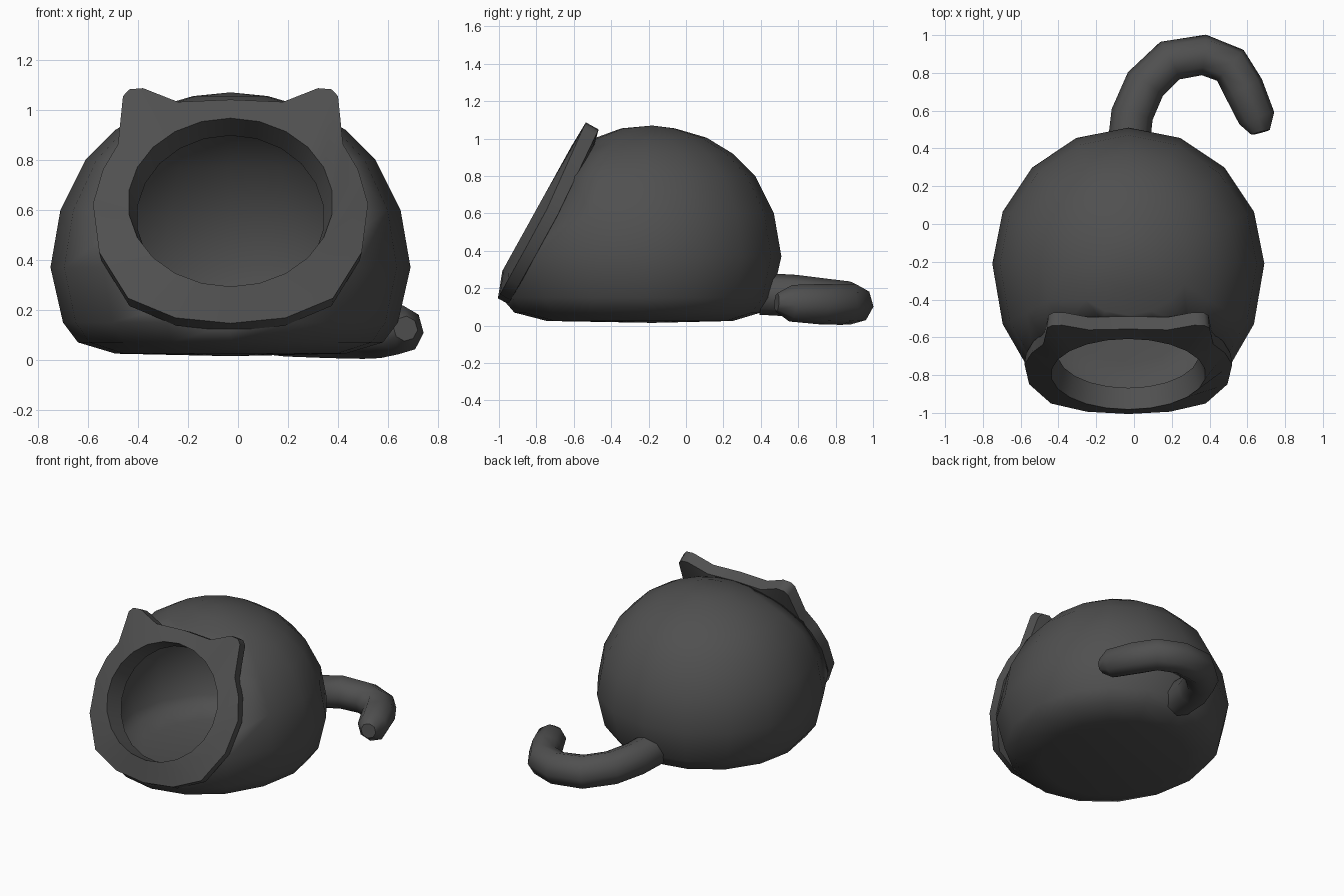
import bpy, bmesh
from math import sin, cos, pi
from mathutils import Vector

if "Cube" in bpy.data.objects:
    bpy.data.objects.remove(bpy.data.objects["Cube"])

CX = -0.03
ORIGIN = Vector((CX, -0.795, 0.63))     # centre of the tilted face opening
UP = Vector((0, 0.485, 0.875))          # up along the face
BACK = Vector((0, 0.875, -0.485))       # into the body

mat = bpy.data.materials.new("dark_grey")
mat.diffuse_color = (0.08, 0.08, 0.08, 1)
mat.use_nodes = True
mat.node_tree.nodes["Principled BSDF"].inputs["Base Color"].default_value = mat.diffuse_color


def finish(bm, name, angle):
    me = bpy.data.meshes.new(name)
    bm.to_mesh(me)
    bm.free()
    ob = bpy.data.objects.new(name, me)
    bpy.context.collection.objects.link(ob)
    me.materials.append(mat)
    bpy.ops.object.select_all(action='DESELECT')
    ob.select_set(True)
    bpy.context.view_layer.objects.active = ob
    bpy.ops.object.shade_smooth_by_angle(angle=angle)
    return ob


def bridge(bm, a, b):
    n = len(a)
    for i in range(n):
        bm.faces.new((a[i], a[(i + 1) % n], b[(i + 1) % n], b[i]))


# Hollow body: squashed dome, longer toward the front, cut by the face plane
# profile: radius, height, front stretch
profile = [(0.46, 0.025, 1.16), (0.61, 0.07, 1.16), (0.67, 0.15, 1.16), (0.72, 0.37, 1.16),
           (0.68, 0.60, 1.16), (0.58, 0.80, 1.16), (0.46, 0.92, 1.1), (0.32, 1.005, 0.85),
           (0.15, 1.055, 0.9)]
SIDES = 16
bm = bmesh.new()
rings = []
for r, z, front in profile:
    ring = []
    for i in range(SIDES):
        t = 2 * pi * i / SIDES
        stretch = front if cos(t) < -0.01 else 1.0
        ring.append(bm.verts.new((CX + r * sin(t), -0.21 + r * cos(t) * stretch, z)))
    rings.append(ring)
for a, b in zip(rings, rings[1:]):
    bridge(bm, a, b)
for ring, z in ((rings[0], 0.015), (rings[-1], 1.07)):
    tip = bm.verts.new((CX, -0.18, z))
    for i in range(SIDES):
        bm.faces.new((ring[i], ring[(i + 1) % SIDES], tip))
bmesh.ops.recalc_face_normals(bm, faces=bm.faces[:])
bmesh.ops.bisect_plane(bm, geom=bm.verts[:] + bm.edges[:] + bm.faces[:],
                       plane_co=ORIGIN + BACK * 0.075, plane_no=-BACK, clear_outer=True)
body = finish(bm, "body_shell", 1.0)
solid = body.modifiers.new("wall", 'SOLIDIFY')
solid.thickness = 0.05
solid.offset = -1

# Face frame: ring with two ears, half outline mirrored (bottom to top)
half = [(0, -0.525), (0.22, -0.50), (0.41, -0.41), (0.525, -0.20), (0.55, 0.02), (0.51, 0.17),
        (0.45, 0.28), (0.43, 0.49), (0.405, 0.52), (0.35, 0.525), (0.21, 0.465), (0, 0.475)]
outline = half + [(-u, v) for u, v in half[-2:0:-1]]
N = len(outline)
bm = bmesh.new()


def face_vert(u, v, w):
    return bm.verts.new(ORIGIN + Vector((u, 0, 0)) + UP * v + BACK * w)


def hole(rx, rz, w):
    return [face_vert(rx * sin(2 * pi * i / N), -rz * cos(2 * pi * i / N), w) for i in range(N)]


loops = [hole(0.41, 0.385, 0.0),
         [face_vert(u, v, 0.05 - 0.085 * max(v, 0)) for u, v in outline],
         [face_vert(u * 0.985, v, 0.115 - 0.06 * max(v, 0)) for u, v in outline],
         hole(0.375, 0.375, 0.125)]
for k in range(4):
    bridge(bm, loops[k], loops[(k + 1) % 4])
bmesh.ops.recalc_face_normals(bm, faces=bm.faces[:])
finish(bm, "face_frame_with_ears", 1.0)

# Curled tail: bevelled path lying on the ground, tapered to a blunt tip
path = [(-0.03, 0.40, 0.17, 1), (-0.01, 0.58, 0.16, 1), (0.06, 0.74, 0.14, 1), (0.19, 0.865, 0.125, 1),
        (0.37, 0.895, 0.115, 0.97), (0.51, 0.84, 0.112, 0.97), (0.58, 0.72, 0.115, 0.97),
        (0.65, 0.56, 0.12, 0.88), (0.67, 0.485, 0.125, 0.45)]
cu = bpy.data.curves.new("tail", 'CURVE')
cu.dimensions = '3D'
cu.bevel_depth = 0.112
cu.bevel_resolution = 2
cu.use_fill_caps = True
sp = cu.splines.new('POLY')
sp.points.add(len(path) - 1)
for p, (x, y, z, r) in zip(sp.points, path):
    p.co = (x, y, z, 1)
    p.radius = r
sp.use_smooth = True
tail = bpy.data.objects.new("tail", cu)
bpy.context.collection.objects.link(tail)
cu.materials.append(mat)
